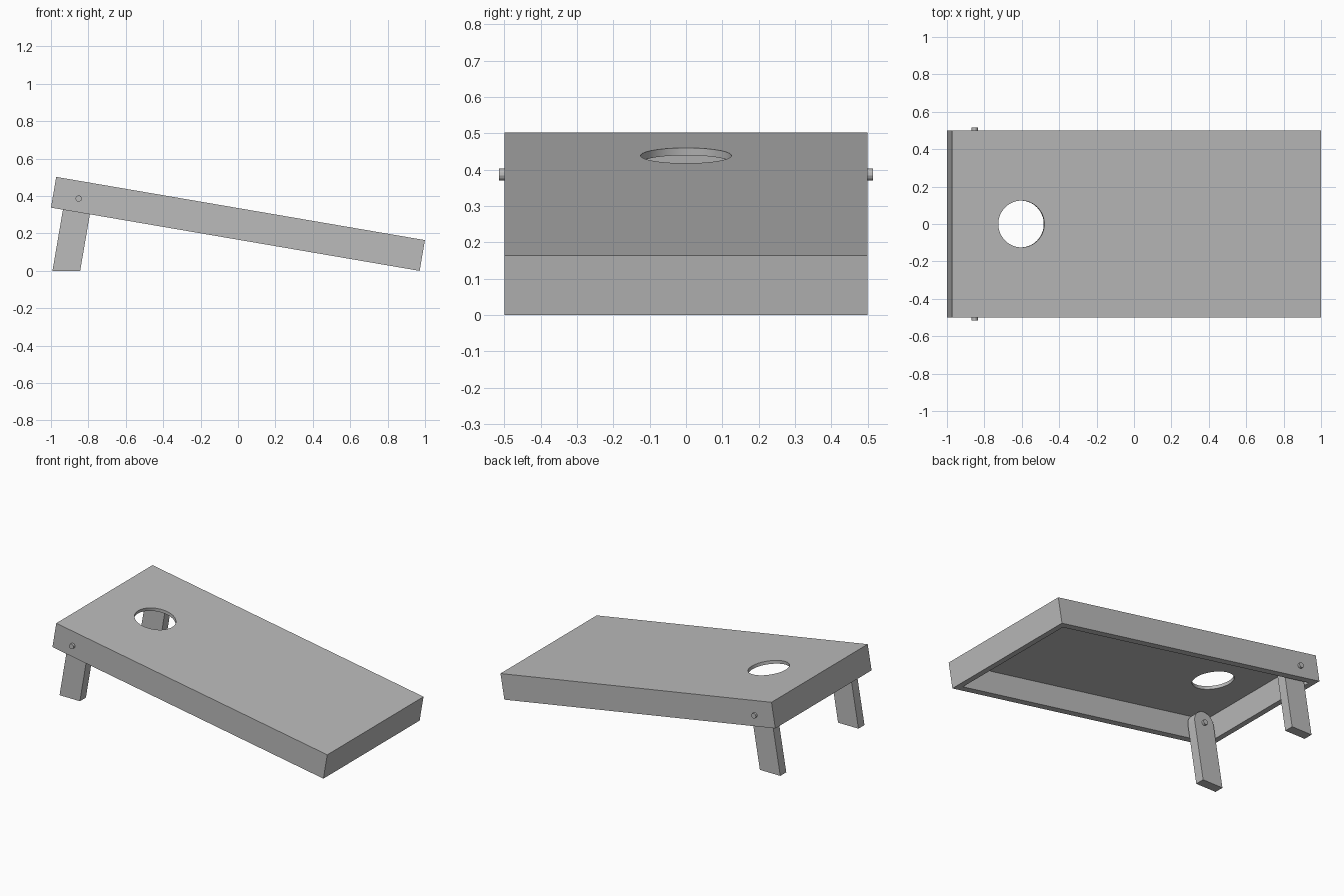
import bpy, bmesh, math
from mathutils import Matrix, Vector

if "Cube" in bpy.data.objects:
    bpy.data.objects.remove(bpy.data.objects["Cube"])

# Main sizes
LENGTH, WIDTH, HEIGHT = 2.0, 1.0, 0.1667
RAIL, DECK = 0.0625, 0.0208
TILT = math.asin(0.169)
HOLE_R, HOLE_U = 0.125, 0.375
LEG_R, LEG_T = 0.073, 0.0625
PIVOT = Vector((0.138, 0, -DECK - LEG_R))

# Board space: origin at the upper edge of the raised end, x down the slope
top_z = LENGTH * math.sin(TILT) + HEIGHT * math.cos(TILT)
top_x = -1 + HEIGHT * math.sin(TILT)
BOARD = Matrix.Translation((top_x, 0, top_z)) @ Matrix.Rotation(TILT, 4, 'Y')

wood = bpy.data.materials.new("plain_grey")
wood.use_nodes = True
GREY = (0.5, 0.5, 0.5, 1)
wood.diffuse_color = GREY
wood.node_tree.nodes["Principled BSDF"].inputs["Base Color"].default_value = GREY


def finish(name, bm):
    """Turn a board-space bmesh into a tilted object."""
    bmesh.ops.recalc_face_normals(bm, faces=bm.faces)
    bm.transform(BOARD)
    mesh = bpy.data.meshes.new(name)
    bm.to_mesh(mesh)
    bm.free()
    mesh.materials.append(wood)
    obj = bpy.data.objects.new(name, mesh)
    bpy.context.collection.objects.link(obj)
    return obj


def smooth(obj):
    bpy.ops.object.select_all(action='DESELECT')
    obj.select_set(True)
    bpy.context.view_layer.objects.active = obj
    bpy.ops.object.shade_smooth_by_angle(angle=math.radians(29))


def cylinder(bm, center, radius, depth, sides, turn=0):
    place = Matrix.Translation(center) @ Matrix.Rotation(turn, 4, 'X')
    bmesh.ops.create_cone(bm, cap_ends=True, segments=sides, radius1=radius,
                          radius2=radius, depth=depth, matrix=place)


# Board: a box hollowed from below, leaving rails and a thin deck
bm = bmesh.new()
place = Matrix.Translation((LENGTH / 2, 0, -HEIGHT / 2)) @ Matrix.Diagonal((LENGTH, WIDTH, HEIGHT, 1))
bmesh.ops.create_cube(bm, size=1, matrix=place)
bm.normal_update()
under = min(bm.faces, key=lambda f: f.normal.z)
bmesh.ops.inset_region(bm, faces=[under], thickness=RAIL)
pocket = bmesh.ops.extrude_discrete_faces(bm, faces=[under])["faces"][0]
bmesh.ops.translate(bm, verts=pocket.verts, vec=(0, 0, HEIGHT - DECK))
board = finish("board", bm)

# Round hole through the deck
bm = bmesh.new()
cylinder(bm, (HOLE_U, 0, 0), HOLE_R, 0.1, 64)
cutter = finish("hole_cutter", bm)
cutter.hide_render = True
cut = board.modifiers.new("hole", 'BOOLEAN')
cut.operation = 'DIFFERENCE'
cut.solver = 'EXACT'
cut.object = cutter
bpy.context.view_layer.objects.active = board
bpy.ops.object.modifier_apply(modifier=cut.name)
bpy.data.objects.remove(cutter)
smooth(board)


def ground(u):
    """Board-space height of the ground below slope position u."""
    return (u * math.sin(TILT) - top_z) / math.cos(TILT)


for side, label in ((-1, "front"), (1, "back")):
    # Leg: rounded top around the bolt, foot cut level with the ground
    outer = side * (WIDTH / 2 - RAIL)
    outline = [(PIVOT.x + LEG_R * math.cos(math.pi * i / 24),
                PIVOT.z + LEG_R * math.sin(math.pi * i / 24)) for i in range(25)]
    outline += [(u, ground(u)) for u in (PIVOT.x - LEG_R, PIVOT.x + LEG_R)]
    bm = bmesh.new()
    face = bm.faces.new([bm.verts.new((u, outer, v)) for u, v in outline])
    ext = bmesh.ops.extrude_face_region(bm, geom=[face], use_keep_orig=True)["geom"]
    moved = [g for g in ext if isinstance(g, bmesh.types.BMVert)]
    bmesh.ops.translate(bm, verts=moved, vec=(0, -side * LEG_T, 0))
    smooth(finish(label + "_leg", bm))

    # Bolt through rail and leg, ending just proud of both
    bm = bmesh.new()
    span = RAIL + LEG_T + 0.03
    mid = side * (WIDTH / 2 + 0.015 - span / 2)
    cylinder(bm, (PIVOT.x, mid, PIVOT.z), 0.017, span, 12, math.pi / 2)
    finish(label + "_bolt", bm)
